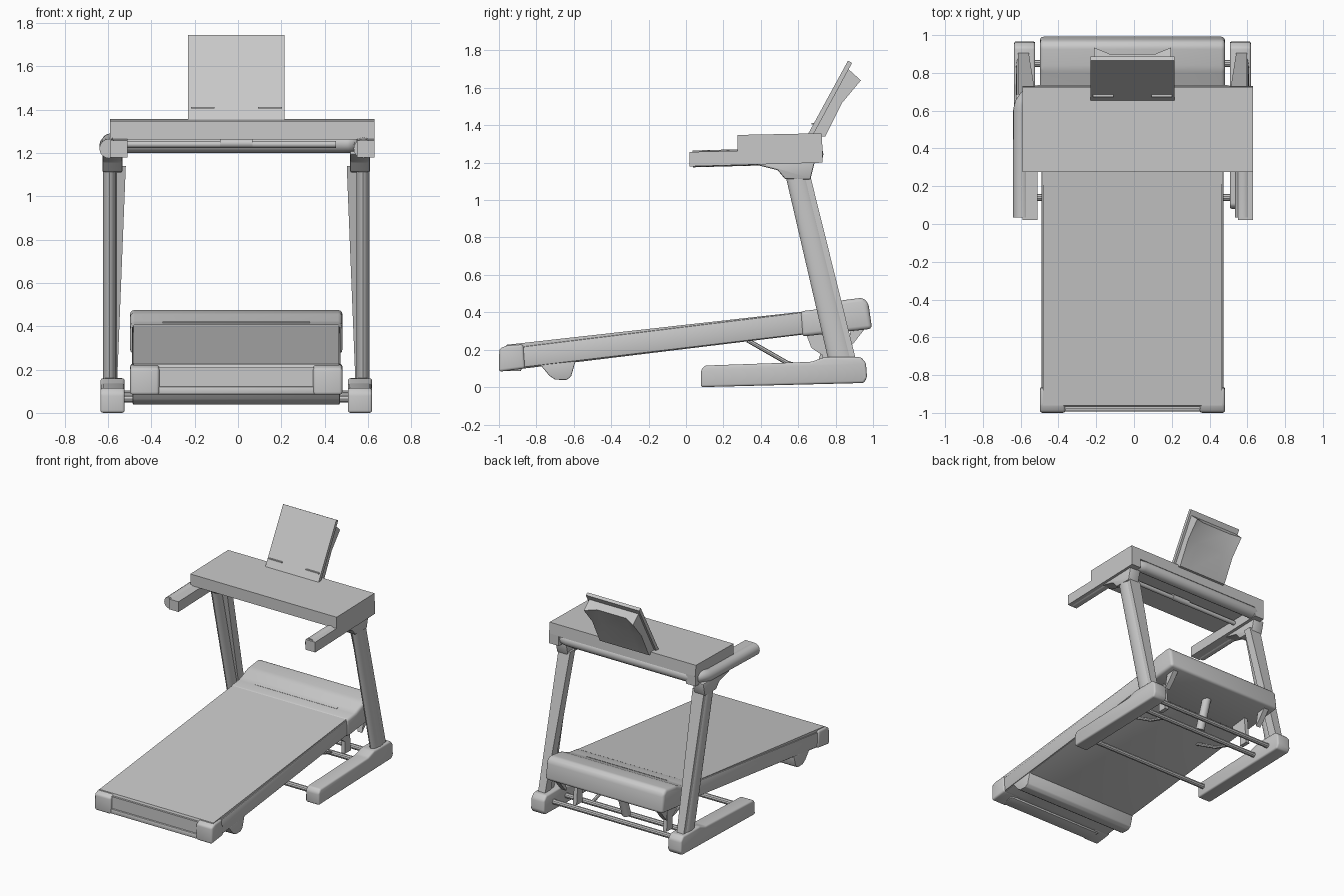
import bpy, bmesh, math
from mathutils import Vector

cube = bpy.data.objects.get("Cube")
if cube:
    bpy.data.objects.remove(cube, do_unlink=True)

grey = bpy.data.materials.new("plain_grey")
grey.use_nodes = True
grey.diffuse_color = (0.58, 0.58, 0.58, 1)
grey.node_tree.nodes["Principled BSDF"].inputs["Base Color"].default_value = grey.diffuse_color

CX = -0.008  # centre line of the frame


def finish(name, bm, bevel=0, segments=3):
    bmesh.ops.recalc_face_normals(bm, faces=bm.faces[:])
    if bevel:
        bmesh.ops.bevel(bm, geom=bm.edges[:], offset=bevel, segments=segments,
                        profile=0.5, affect='EDGES', clamp_overlap=True)
    mesh = bpy.data.meshes.new(name)
    bm.to_mesh(mesh)
    bm.free()
    mesh.materials.append(grey)
    obj = bpy.data.objects.new(name, mesh)
    bpy.context.collection.objects.link(obj)
    bpy.ops.object.select_all(action='DESELECT')
    obj.select_set(True)
    bpy.context.view_layer.objects.active = obj
    bpy.ops.object.shade_smooth_by_angle(angle=math.radians(35))
    return obj


def loft(name, rings, bevel=0, segments=3):
    """Skin a list of equal-length point rings and cap both ends."""
    bm = bmesh.new()
    loops = [[bm.verts.new(p) for p in ring] for ring in rings]
    count = len(loops[0])
    for a, b in zip(loops, loops[1:]):
        for i in range(count):
            j = (i + 1) % count
            bm.faces.new((a[i], a[j], b[j], b[i]))
    bm.faces.new(loops[0])
    bm.faces.new(loops[-1])
    return finish(name, bm, bevel, segments)


def prism(name, profile, x0, x1, bevel=0, segments=3):
    """Extrude a side profile of (y, z) points across x."""
    return loft(name, [[(x, y, z) for y, z in profile] for x in (x0, x1)], bevel, segments)


def rect(y0, y1, z0, z1):
    return [(y0, z0), (y1, z0), (y1, z1), (y0, z1)]


def tube(name, points, radius, sides=12):
    """Sweep a round section along a path with mitred corners."""
    pts = [Vector(p) for p in points]
    rings = []
    for i, p in enumerate(pts):
        before = (p - pts[i - 1]).normalized() if i else None
        after = (pts[i + 1] - p).normalized() if i < len(pts) - 1 else None
        d = ((before or after) + (after or before)).normalized()
        up = Vector((0, 0, 1)) if abs(d.z) < 0.9 else Vector((0, 1, 0))
        u = d.cross(up).normalized()
        v = u.cross(d)
        rings.append([p + radius * (u * math.cos(t) + v * math.sin(t))
                      for t in (2 * math.pi * k / sides for k in range(sides))])
    return loft(name, rings)


# Running deck, sloping up to the motor hood
prism("running_deck", [(-0.96, 0.10), (-0.86, 0.10), (0.66, 0.285), (0.66, 0.40), (-0.96, 0.215)],
      CX - 0.475, CX + 0.475, 0.008, 2)
prism("running_belt", [(-0.965, 0.21), (0.70, 0.39), (0.70, 0.412), (-0.96, 0.226)],
      CX - 0.475, CX + 0.475)
prism("end_bar", rect(-0.98, -0.86, 0.12, 0.21), CX - 0.4, CX + 0.4)
prism("end_bar_lip", rect(-0.992, -0.88, 0.085, 0.122), CX - 0.4, CX + 0.4, 0.008, 2)
prism("deck_foot", [(-0.78, 0.12), (-0.73, 0.06), (-0.70, 0.04), (-0.64, 0.038),
                    (-0.615, 0.055), (-0.59, 0.14)], CX - 0.478, CX + 0.478, 0.006, 2)

# Motor hood with a slim cover line
prism("motor_hood", [(0.62, 0.27), (0.995, 0.312), (0.975, 0.45), (0.945, 0.478),
                     (0.82, 0.462), (0.72, 0.418), (0.61, 0.405)], CX - 0.49, CX + 0.49, 0.028)
prism("hood_trim", [(0.70, 0.40), (0.715, 0.40), (0.715, 0.421), (0.70, 0.417)], CX - 0.34, CX + 0.34)

for side, word in ((1, "left"), (-1, "right")):
    def x(d):
        return CX + side * d

    # End caps and side rails of the deck
    prism(word + "_end_cap", [(-1.0, 0.082), (-0.86, 0.10), (-0.87, 0.228), (-0.96, 0.222), (-0.998, 0.205)],
          x(0.355), x(0.49), 0.014)
    prism(word + "_side_rail", [(-0.87, 0.105), (0.64, 0.285), (0.62, 0.40), (-0.87, 0.217)],
          x(0.44), x(0.482), 0.008, 2)

    # Ground foot
    prism(word + "_foot", [(0.08, 0.0), (0.95, 0.022), (0.968, 0.05), (0.962, 0.13), (0.935, 0.16),
                           (0.74, 0.16), (0.67, 0.135), (0.10, 0.115), (0.08, 0.09)],
          x(0.515), x(0.627), 0.012)

    # Upright post: oval column with a flat plate on its inner rear side
    def oval(y, z, ry):
        return [(x(0.585) + 0.031 * math.cos(t), y + ry * math.sin(t), z)
                for t in (2 * math.pi * k / 20 for k in range(20))]
    loft(word + "_upright", [oval(0.832, 0.14, 0.07), oval(0.59, 1.14, 0.06)])

    def plate(y0, y1, z, inner):
        return [(x(inner), y0, z), (x(inner), y1, z), (x(0.607), y1, z), (x(0.607), y0, z)]
    loft(word + "_upright_plate", [plate(0.84, 0.91, 0.14, 0.55), plate(0.60, 0.662, 1.14, 0.51)])

    # Collar under the console
    prism(word + "_collar", [(0.53, 1.112), (0.665, 1.11), (0.69, 1.21), (0.37, 1.21), (0.37, 1.19), (0.49, 1.16)],
          x(0.525), x(0.618), 0.008, 2)

    # Lift struts between base and deck
    tube(word + "_strut", [(x(0.3), 0.33, 0.25), (x(0.3), 0.54, 0.13), (x(0.3), 0.70, 0.08)], 0.012, 8)
    prism(word + "_lift_arm", [(0.64, 0.29), (0.78, 0.29), (0.80, 0.08), (0.73, 0.08), (0.73, 0.17), (0.67, 0.21)],
          x(0.36), x(0.39))
    prism(word + "_hood_bracket", [(0.88, 0.30), (0.955, 0.31), (0.90, 0.24), (0.86, 0.20)],
          x(0.40), x(0.44))

# Base cross bars and lift motor
for name, y, z in (("front_cross_bar", 0.14, 0.065), ("middle_cross_bar", 0.70, 0.075),
                   ("rear_cross_bar", 0.85, 0.085)):
    tube(name, [(CX - 0.53, y, z), (CX + 0.53, y, z)], 0.019, 10)
tube("lift_motor", [(CX, 0.72, 0.08), (CX, 0.80, 0.32)], 0.032, 16)

# Console slab and square arms, offset a little to one side
OX = 0.02
prism("console", [(0.275, 1.262), (0.73, 1.27), (0.725, 1.357), (0.275, 1.348)], OX - 0.61, OX + 0.61)
for side, word in ((1, "left"), (-1, "right")):
    prism(word + "_arm", [(0.02, 1.18), (0.73, 1.20), (0.73, 1.275), (0.02, 1.257)],
          OX + side * 0.61, OX + side * 0.53)

# Round handlebar bent around the console
half, r = 0.587, 0.09
path = [(-half, 0.035, 1.22), (-half, 0.60, 1.235)]
path += [(-half + r - r * math.cos(t), 0.60 + r * math.sin(t), 1.245)
         for t in (math.pi / 8 * k for k in range(1, 5))]
path += [(-px, y, z) for px, y, z in reversed(path)]
tube("handlebar", [(CX + px, y, z) for px, y, z in path], 0.045, 16)
tube("front_grip_bar", [(CX - 0.52, 0.50, 1.24), (CX + 0.46, 0.50, 1.24)], 0.016)
tube("centre_grip", [(CX - 0.075, 0.50, 1.244), (CX + 0.075, 0.50, 1.244)], 0.021)

# Tilted display: front panel, rear shell with flared upper corners, ledge
prism("display_panel", [(0.648, 1.345), (0.672, 1.335), (0.888, 1.733), (0.866, 1.745)],
      CX - 0.222, CX + 0.222)
shell = []
for d, y, z in ((-0.205, 0.935, 1.64), (-0.12, 0.90, 1.655), (0.12, 0.90, 1.655), (0.205, 0.935, 1.64)):
    shell.append([(CX + d, *p) for p in ((0.67, 1.34), (0.868, 1.70), (y, z), (0.835, 1.52), (0.745, 1.34))])
loft("display_shell", shell)
for side, word in ((1, "left"), (-1, "right")):
    prism(word + "_display_ledge", [(0.672, 1.405), (0.69, 1.405), (0.69, 1.413), (0.672, 1.413)],
          CX + side * 0.10, CX + side * 0.21)
